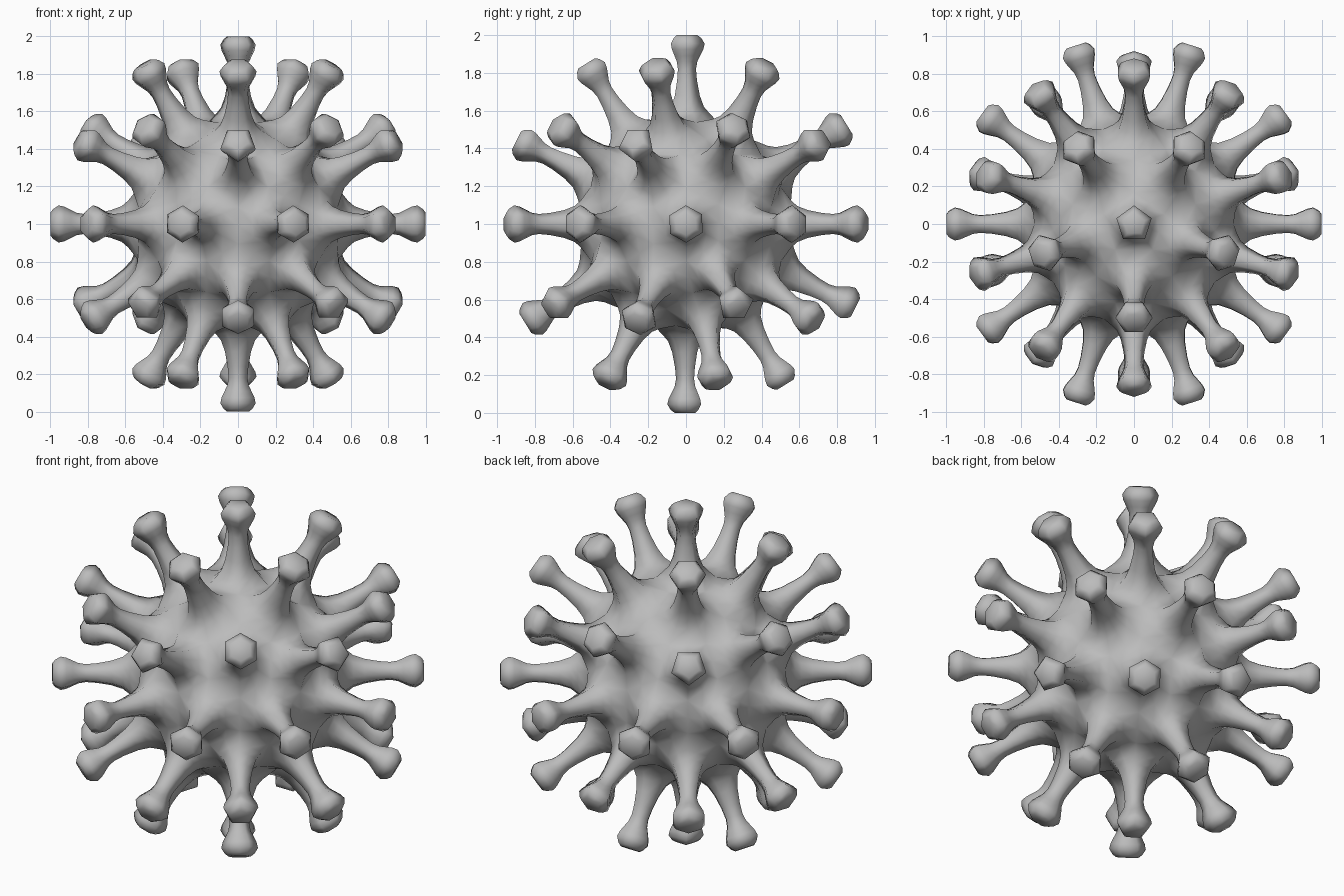
import bpy
import bmesh
from math import radians
from mathutils import Matrix, Vector

cube = bpy.data.objects.get("Cube")
if cube:
    bpy.data.objects.remove(cube, do_unlink=True)

BODY_RADIUS = 0.565
CENTRE = Vector((0, 0, 1))

# Spike profile: distance from the centre, corner radius
PROFILE = [(0.585, 0.125), (0.62, 0.095), (0.68, 0.073), (0.76, 0.058),
           (0.82, 0.053), (0.86, 0.06), (0.89, 0.075), (0.925, 0.092),
           (0.955, 0.099), (0.985, 0.08), (1.0, 0.06)]

# Single grey material
grey = bpy.data.materials.new("soft_grey")
grey.use_nodes = True
colour = (0.5, 0.5, 0.5, 1)
grey.diffuse_color = colour
grey.node_tree.nodes["Principled BSDF"].inputs["Base Color"].default_value = colour

# Guide ball: each of its vertices marks a spike
guide = bmesh.new()
bmesh.ops.create_icosphere(guide, subdivisions=2, radius=1,
                           matrix=Matrix.Rotation(radians(-90), 4, 'Z'))

body = bmesh.new()


def on_ball(direction):
    return body.verts.new(direction.normalized() * BODY_RADIUS + CENTRE)


# Shared cell corners (face centres) and cell edge midpoints
corners = {f: on_ball(f.calc_center_median()) for f in guide.faces}
middles = {}
for e in guide.edges:
    a, b = e.link_faces
    middles[e] = on_ball(a.calc_center_median().normalized()
                         + b.calc_center_median().normalized())


def cell_loop(vert):
    """Walk round a guide vertex, alternating corners and midpoints."""
    loop, start = [], vert.link_loops[0]
    step = start
    while True:
        loop += [middles[step.edge], corners[step.face]]
        step = step.link_loop_prev.link_loop_radial_next
        if step == start:
            return loop


def grow_spike(vert):
    axis = vert.co.normalized()
    previous = cell_loop(vert)
    n = len(previous)
    spokes = []
    for v in previous:
        flat = v.co - CENTRE
        spokes.append((flat - axis * flat.dot(axis)).normalized())
    for i in range(0, n, 2):          # midpoints lie on straight sides
        spokes[i] = (spokes[i - 1] + spokes[(i + 1) % n]) / 2
    for height, radius in PROFILE:
        ring = [body.verts.new(CENTRE + axis * height + s * radius) for s in spokes]
        for i in range(n):
            j = (i + 1) % n
            body.faces.new((previous[i], previous[j], ring[j], ring[i]))
        previous = ring
    body.faces.new(previous)


for v in guide.verts:
    grow_spike(v)
guide.free()

bmesh.ops.recalc_face_normals(body, faces=body.faces[:])
for f in body.faces:
    f.smooth = True
mesh = bpy.data.meshes.new("spiked_ball")
body.to_mesh(mesh)
body.free()
mesh.materials.append(grey)
ball = bpy.data.objects.new("spiked_ball", mesh)
bpy.context.collection.objects.link(ball)
